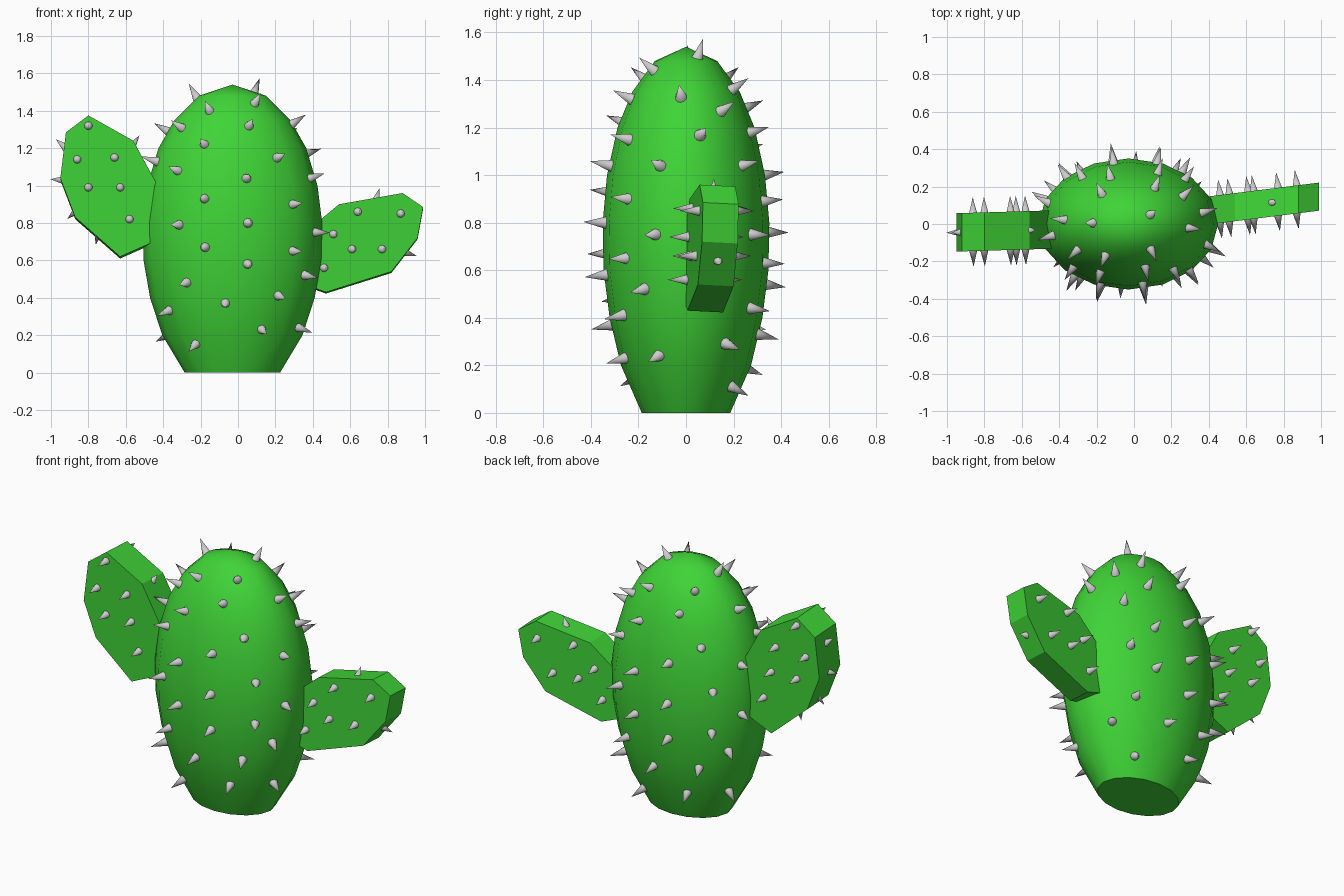
import bpy, bmesh, math
from mathutils import Vector, Matrix

cube = bpy.data.objects.get("Cube")
if cube:
    bpy.data.objects.remove(cube)


def material(name, color):
    m = bpy.data.materials.new(name)
    m.use_nodes = True
    m.diffuse_color = color
    m.node_tree.nodes["Principled BSDF"].inputs["Base Color"].default_value = color
    return m


GREEN = material("cactus_green", (0.05, 0.66, 0.038, 1))
GREY = material("spine_grey", (0.62, 0.61, 0.61, 1))


def finish(bm, name, mat, smooth_angle=None):
    bmesh.ops.recalc_face_normals(bm, faces=bm.faces)
    mesh = bpy.data.meshes.new(name)
    bm.to_mesh(mesh)
    bm.free()
    mesh.materials.append(mat)
    obj = bpy.data.objects.new(name, mesh)
    bpy.context.collection.objects.link(obj)
    if smooth_angle:
        bpy.ops.object.select_all(action='DESELECT')
        obj.select_set(True)
        bpy.context.view_layer.objects.active = obj
        bpy.ops.object.shade_smooth_by_angle(angle=math.radians(smooth_angle))
    return obj


def add_spine(bm, base, direction, length=0.1, radius=0.027):
    d = Vector(direction).normalized()
    center = Vector(base) + d * (length / 2 - 0.012)
    bmesh.ops.create_cone(bm, cap_ends=True, segments=10, radius1=radius, radius2=0,
                          depth=length, matrix=Matrix.Translation(center)
                          @ d.to_track_quat('Z', 'Y').to_matrix().to_4x4())


# Body: oval cross-section swept up a barrel profile of (height, half width)
PROFILE = [(0, 0.255), (0.2, 0.375), (0.4, 0.44), (0.6, 0.475), (0.8, 0.48), (1.0, 0.455),
           (1.2, 0.395), (1.35, 0.31), (1.48, 0.18), (1.54, 0)]
CX, DEPTH, SIDES = -0.03, 0.73, 16


def half_width(z):
    for (z0, w0), (z1, w1) in zip(PROFILE, PROFILE[1:]):
        if z <= z1:
            return w0 + (w1 - w0) * (z - z0) / (z1 - z0)
    return 0


def on_body(angle, z):
    w = half_width(z)
    return Vector((CX + w * math.sin(angle), -DEPTH * w * math.cos(angle), z))


bm = bmesh.new()
rings = [[bm.verts.new(on_body(2 * math.pi * i / SIDES, z)) for i in range(SIDES)]
         for z, w in PROFILE[:-1]]
tip = bm.verts.new((CX, 0, PROFILE[-1][0]))
bm.faces.new(rings[0])
for i in range(SIDES):
    j = (i + 1) % SIDES
    for low, high in zip(rings, rings[1:]):
        bm.faces.new((low[i], low[j], high[j], high[i]))
    bm.faces.new((rings[-1][i], rings[-1][j], tip))
finish(bm, "body", GREEN, 40)

# Body spines: (degrees from the front, height), repeated half a turn round and a little lower
SPINES = [(-28, 1.40), (33, 1.44), (16, 1.32), (-23, 1.22), (36, 1.15), (-43, 1.08),
          (10, 1.04), (-19, 0.93), (44, 0.90), (-37, 0.79), (10, 0.80), (-18, 0.67),
          (43, 0.65), (10, 0.58), (-33, 0.48), (-5, 0.37), (34, 0.41), (-55, 0.33),
          (24, 0.23), (-35, 0.15), (-55, 1.31), (85, 1.33), (102, 1.17), (70, 1.04),
          (68, 0.75), (58, 0.52), (66, 0.24)]


def body_spine(bm, degrees, z):
    a = math.radians(degrees)
    p = on_body(a, z)
    around = on_body(a + 0.01, z) - on_body(a - 0.01, z)
    up = on_body(a, z + 0.04) - on_body(a, z - 0.04)
    add_spine(bm, p, around.cross(up))


bm = bmesh.new()
for degrees, z in SPINES:
    body_spine(bm, degrees, z)
    body_spine(bm, degrees + 180, z - 0.04)
body_spine(bm, -92, 1.47)
body_spine(bm, 120, 1.495)
finish(bm, "body_spines", GREY, 50)


# Arms: flat pads cut from an outline, with spines on both faces and around the rim
def pad(name, outline, front, thickness, face_spines, rim_spines):
    bm = bmesh.new()
    sides = []
    for depth in (0, thickness):
        sides.append([bm.verts.new((x, front(x) + depth, z - depth * 0.05)) for x, z in outline])
        bm.faces.new(sides[-1])
    n = len(outline)
    for i in range(n):
        j = (i + 1) % n
        bm.faces.new((sides[0][i], sides[0][j], sides[1][j], sides[1][i]))
    finish(bm, name, GREEN)

    slope = front(1) - front(0)
    out = Vector((slope, -1, 0))
    bm = bmesh.new()
    for x, z in face_spines:
        add_spine(bm, (x, front(x), z), out, 0.095, 0.025)
        add_spine(bm, (x, front(x) + thickness, z), -out, 0.095, 0.025)
    cx = sum(p[0] for p in outline) / n
    cz = sum(p[1] for p in outline) / n
    for x, z in rim_spines:
        add_spine(bm, (x, front(x) + thickness / 2, z), (x - cx, slope * (x - cx), z - cz),
                  0.07, 0.022)
    finish(bm, name + "_spines", GREY, 50)


pad("right_arm",
    [(-0.80, 1.375), (-0.92, 1.285), (-0.95, 1.04), (-0.87, 0.83),
     (-0.63, 0.62), (-0.45, 0.70), (-0.44, 1.02), (-0.56, 1.24)],
    lambda x: -0.14 + 0.03 * (x + 0.7), 0.205,
    [(-0.86, 1.14), (-0.66, 1.15), (-0.80, 0.99), (-0.63, 0.99), (-0.58, 0.82), (-0.80, 1.32)],
    [(-0.945, 1.03), (-0.93, 1.21), (-0.87, 0.86), (-0.75, 0.74), (-0.56, 1.22)])

pad("left_arm",
    [(0.36, 0.75), (0.54, 0.90), (0.88, 0.96), (0.99, 0.885),
     (0.96, 0.72), (0.82, 0.54), (0.47, 0.43), (0.36, 0.47)],
    lambda x: 0.125 * (x - 0.42), 0.15,
    [(0.64, 0.86), (0.87, 0.85), (0.61, 0.66), (0.77, 0.66), (0.51, 0.74), (0.46, 0.56)],
    [(0.74, 0.93), (0.90, 0.64)])
